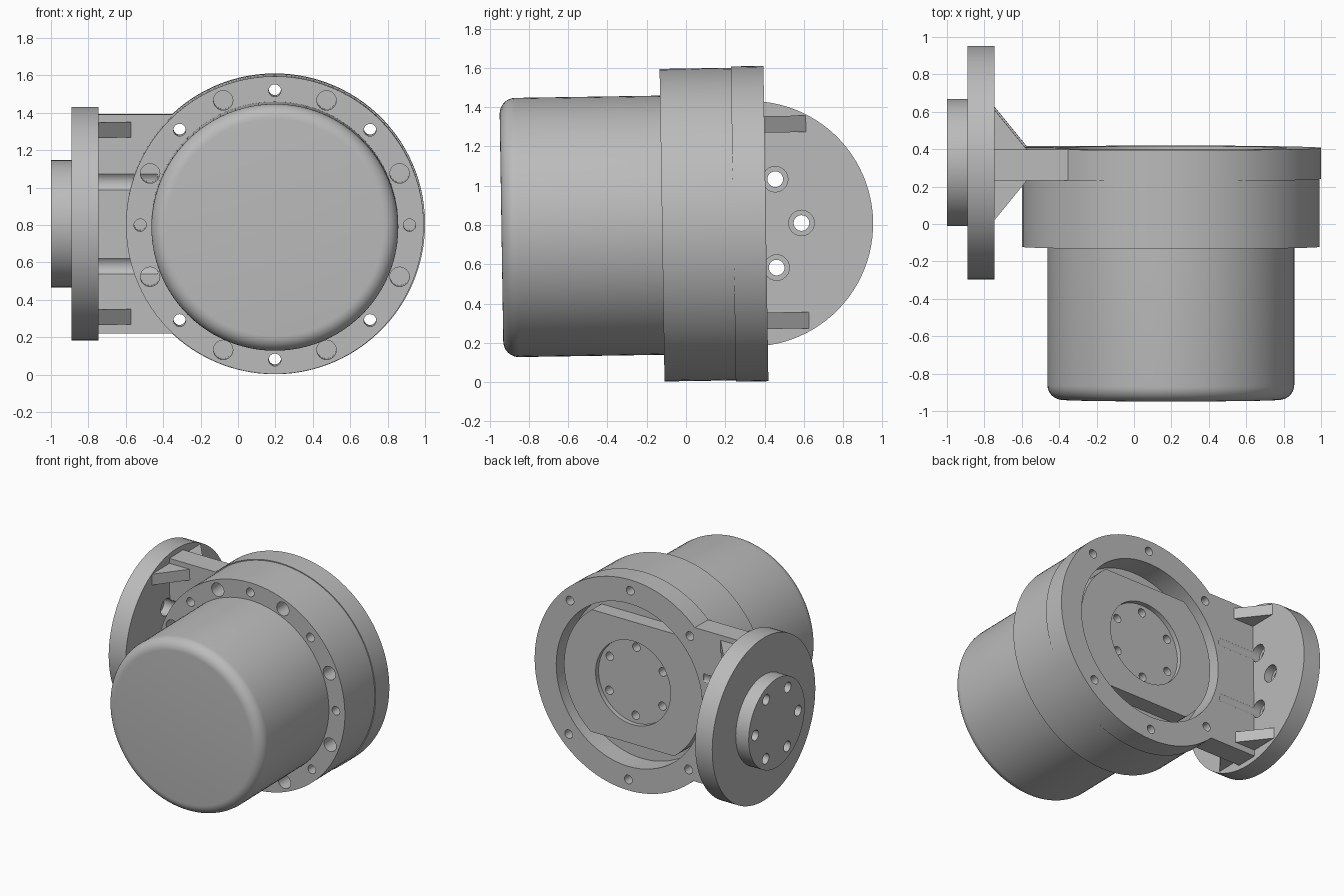
import bpy, bmesh
from math import pi, sin, cos, asin, radians
from mathutils import Matrix, Vector

old = bpy.data.objects.get("Cube")
if old:
    bpy.data.objects.remove(old, do_unlink=True)

GREY = (0.5, 0.5, 0.5, 1)
mat = bpy.data.materials.new("plain_grey")
mat.use_nodes = True
mat.diffuse_color = GREY
mat.node_tree.nodes["Principled BSDF"].inputs["Base Color"].default_value = GREY

CX, CY, CZ = 0.197, 0.328, 0.806   # drum axis x, plate centre y, shared height
R = 0.803                          # flange radius
FRONT, BACK = 0.241, 0.407         # flange faces
PLATE_IN, PLATE_OUT = -0.745, -0.89


def finish(bm, name):
    bm.normal_update()
    bmesh.ops.recalc_face_normals(bm, faces=bm.faces)
    mesh = bpy.data.meshes.new(name)
    bm.to_mesh(mesh)
    bm.free()
    mesh.materials.append(mat)
    obj = bpy.data.objects.new(name, mesh)
    bpy.context.collection.objects.link(obj)
    return obj


def cylinder(name, axis, a, b, u, v, r, sides=80):
    """Cylinder from a to b along x or y; u is the other level coordinate, v is height."""
    mid = (a + b) / 2
    if axis == "x":
        m = Matrix.Translation((mid, u, v)) @ Matrix.Rotation(pi / 2, 4, "Y")
    else:
        m = Matrix.Translation((u, mid, v)) @ Matrix.Rotation(pi / 2, 4, "X")
    bm = bmesh.new()
    bmesh.ops.create_cone(bm, cap_ends=True, segments=sides, radius1=r, radius2=r,
                          depth=abs(b - a), matrix=m)
    return finish(bm, name)


def lathe(name, profile, sides=96):
    """Spin (radius, y) points about the drum axis."""
    bm = bmesh.new()
    verts = [bm.verts.new((CX + r, y, CZ)) for r, y in profile]
    edges = [bm.edges.new(pair) for pair in zip(verts, verts[1:])]
    bmesh.ops.spin(bm, geom=verts + edges, cent=(CX, 0, CZ), axis=(0, 1, 0),
                   angle=2 * pi, steps=sides)
    bmesh.ops.remove_doubles(bm, verts=bm.verts, dist=1e-4)
    return finish(bm, name)


def prism(name, points, direction):
    """Extrude a closed outline."""
    bm = bmesh.new()
    face = bm.faces.new([bm.verts.new(p) for p in points])
    ext = bmesh.ops.extrude_face_region(bm, geom=[face])["geom"]
    moved = [g for g in ext if isinstance(g, bmesh.types.BMVert)]
    bmesh.ops.translate(bm, verts=moved, vec=Vector(direction))
    # the starting face stays as the closing cap
    if not face.is_valid:
        bm.faces.new([v for v in bm.verts if v not in moved])
    return finish(bm, name)


def cut(obj, cutters):
    """Subtract all cutters, then remove them."""
    for c in cutters:
        mod = obj.modifiers.new("cut", "BOOLEAN")
        mod.operation, mod.solver, mod.object = "DIFFERENCE", "EXACT", c
    bpy.context.view_layer.update()
    dg = bpy.context.evaluated_depsgraph_get()
    mesh = bpy.data.meshes.new_from_object(obj.evaluated_get(dg))
    obj.modifiers.clear()
    obj.data = mesh
    for c in cutters:
        bpy.data.objects.remove(c, do_unlink=True)


def drum_holes(a, b, circle, r, angles):
    return [cylinder("cutter", "y", a, b, CX + circle * cos(radians(t)),
                     CZ + circle * sin(radians(t)), r, 24) for t in angles]


def mount_holes(a, b, r, angles=range(0, 360, 60)):
    return [cylinder("cutter", "x", a, b, CY + 0.26 * cos(radians(t)),
                     CZ + 0.26 * sin(radians(t)), r, 24) for t in angles]


parts = []

# Motor drum with a rounded front rim
FACE, DRUM_R, FILLET = -0.94, 0.66, 0.08
rim = [(DRUM_R - FILLET + FILLET * sin(t), FACE + FILLET - FILLET * cos(t))
       for t in [pi / 2 * i / 8 for i in range(9)]]
parts.append(lathe("motor_drum", [(0, FACE)] + rim + [(DRUM_R, 0), (0, 0)]))

# Bolt ring around the drum, with alternating small and large holes
ring = cylinder("bolt_ring", "y", -0.122, FRONT, CX, CZ, 0.796, 96)
cut(ring, drum_holes(-0.2, 0.3, 0.72, 0.033, range(0, 360, 45))
    + drum_holes(-0.2, 0.3, 0.722, 0.052, [22.5 + 45 * k for k in range(8)]))
parts.append(ring)

# Flange and web as one outline, with open centre, bolt holes and screw grooves
HALF = 0.585
a = pi - asin(HALF / R)
outline = [(CX + R * cos(a - 2 * a * i / 80), FRONT, CZ + R * sin(a - 2 * a * i / 80))
           for i in range(81)]
outline += [(PLATE_IN, FRONT, CZ - HALF), (PLATE_IN, FRONT, CZ + HALF)]
flange = prism("flange_and_web", outline, (0, BACK - FRONT, 0))
cut(flange, [cylinder("cutter", "y", 0.1, 0.6, CX, CZ, 0.62)]
    + drum_holes(0.1, 0.6, 0.72, 0.033, [45, 90, 135, 225, 270, 315])
    + mount_holes(-0.8, -0.43, 0.06, [60, 120, 240, 300]))
parts.append(flange)

# Output face inside the flange: flat-sided block with a round seat and six holes
FR, FLAT = 0.585, 0.465
b = asin(FLAT / FR)
arc = [-b + 2 * b * i / 24 for i in range(25)]
arc += [pi + t for t in arc]
block = prism("output_block", [(CX + FR * cos(t), FRONT - 0.03, CZ + FR * sin(t)) for t in arc],
              (0, 0.15, 0))
cut(block, [cylinder("cutter", "y", 0.325, 0.5, CX, CZ, 0.318)])
cut(block, drum_holes(0.25, 0.5, 0.26, 0.032, range(30, 390, 60)))
parts.append(block)

# Mounting plate and hub, drilled through and counterbored from the inside
plate = cylinder("mounting_plate", "x", PLATE_OUT, PLATE_IN, CY, CZ, 0.625, 96)
cut(plate, mount_holes(-1.1, -0.6, 0.04))
cut(plate, mount_holes(-0.81, -0.6, 0.065))
hub = cylinder("mounting_hub", "x", -1.0, PLATE_OUT, CY, CZ, 0.34)
cut(hub, mount_holes(-1.1, -0.8, 0.04))
parts += [plate, hub]

# Triangular gussets on both faces of the web
for h, level in (("upper", 0.505), ("lower", -0.495)):
    for side, y0, y1 in (("front", FRONT + 0.01, 0.03), ("back", BACK - 0.01, 0.618)):
        z = CZ + level - 0.042
        parts.append(prism(f"{h}_{side}_gusset",
                           [(PLATE_IN - 0.01, y0, z), (-0.565, y0, z), (PLATE_IN, y1, z),
                            (PLATE_IN - 0.01, y1, z)], (0, 0, 0.084)))

# Whole assembly leans very slightly
pivot = Vector((0, CY, CZ))
lean = Matrix.Translation(pivot) @ Matrix.Rotation(radians(0.9), 4, "X") @ Matrix.Translation(-pivot)
bpy.ops.object.select_all(action="DESELECT")
for p in parts:
    p.data.transform(lean)
    p.select_set(True)
bpy.context.view_layer.objects.active = parts[0]
bpy.ops.object.shade_smooth_by_angle(angle=radians(30))
